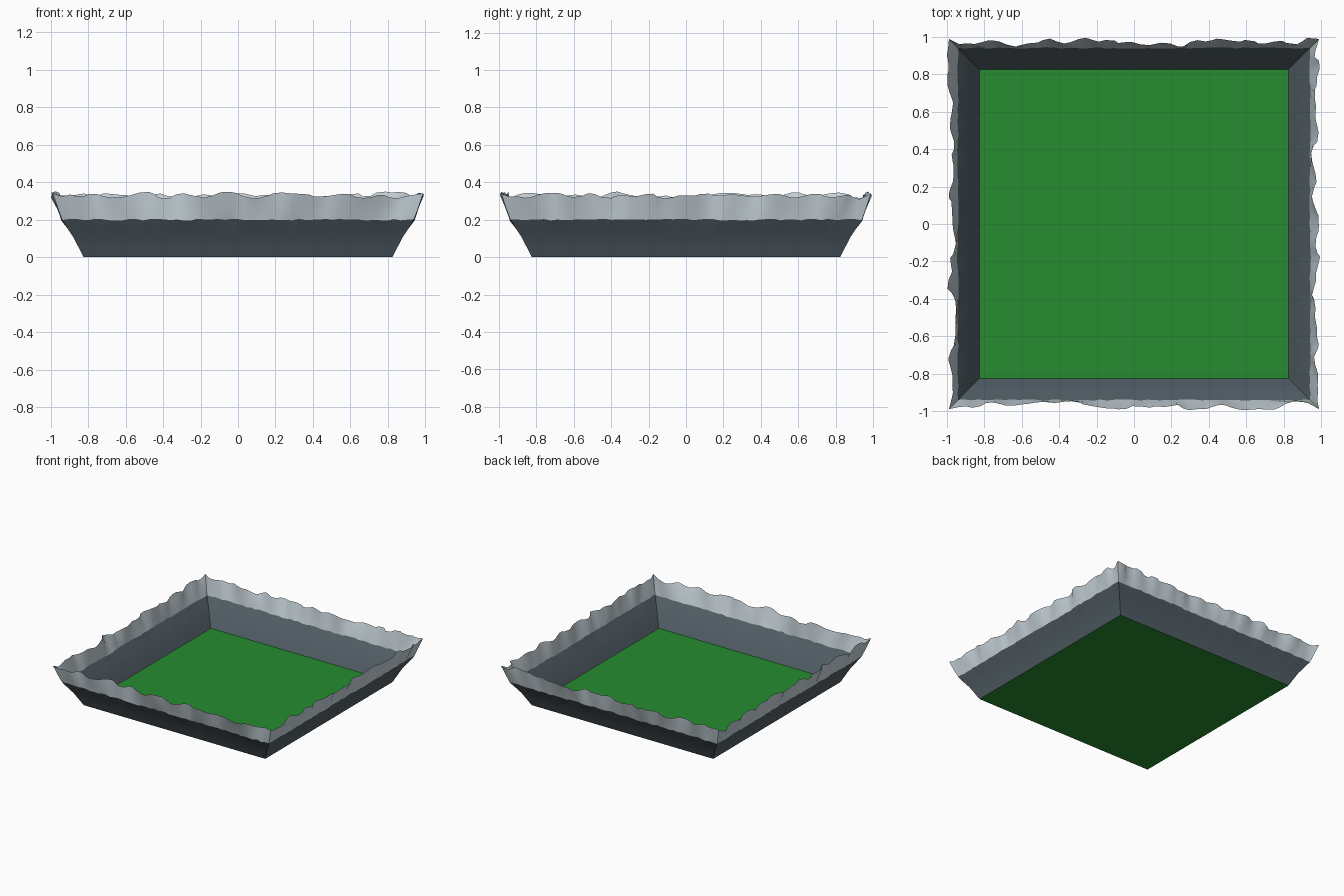
import bpy, bmesh, random
from mathutils import Vector

if "Cube" in bpy.data.objects:
    bpy.data.objects.remove(bpy.data.objects["Cube"])

random.seed(7)
N = 52  # segments along each side


def material(name, rgb):
    lin = [c / 12.92 if c <= 0.04045 else ((c + 0.055) / 1.055) ** 2.4
           for c in (v / 255 for v in rgb)]
    m = bpy.data.materials.new(name)
    m.diffuse_color = (*lin, 1)
    m.use_nodes = True
    m.node_tree.nodes["Principled BSDF"].inputs["Base Color"].default_value = m.diffuse_color
    return m


green = material("green floor", (38, 140, 48))
slate = material("dark slate", (84, 97, 105))
pale = material("pale grey", (198, 210, 217))


def ring(half, z, out=None, up=None, slide=None):
    """Square loop of points with optional outward, upward, sideways wobble."""
    pts = []
    sides = [((0, -1), (1, 0)), ((1, 0), (0, 1)), ((0, 1), (-1, 0)), ((-1, 0), (0, -1))]
    for s, (n, t) in enumerate(sides):
        for i in range(N):
            k = s * N + i
            o = out[k] if out else 0
            a = (2 * i / N - 1) * half
            if i == 0:
                a -= o          # corner moves out diagonally
            elif slide:
                a += slide[k]
            r = half + o
            pts.append(Vector((n[0] * r + t[0] * a, n[1] * r + t[1] * a,
                               z + (up[k] if up else 0))))
    return pts


def build(name, rings, mat, cap=False, angle=0.9):
    bm = bmesh.new()
    loops = [[bm.verts.new(p) for p in r] for r in rings]
    for a, b in zip(loops, loops[1:]):
        for i in range(len(a)):
            j = (i + 1) % len(a)
            bm.faces.new((a[i], a[j], b[j], b[i]))
    if cap:
        bm.faces.new(loops[0])
    me = bpy.data.meshes.new(name)
    bm.to_mesh(me)
    bm.free()
    me.materials.append(mat)
    ob = bpy.data.objects.new(name, me)
    bpy.context.collection.objects.link(ob)
    bpy.context.view_layer.objects.active = ob
    ob.select_set(True)
    bpy.ops.object.shade_smooth_by_angle(angle=angle)
    ob.select_set(False)
    return ob


def noise(amount, smooth=1):
    v = [random.uniform(-1, 1) for _ in range(4 * N)]
    for _ in range(smooth):
        v = [(v[i - 1] + 2 * v[i] + v[(i + 1) % len(v)]) / 4 for i in range(len(v))]
    m = max(abs(x) for x in v)
    return [x / m * amount for x in v]


# Floor
build("floor", [ring(0.825, 0.0)], green, cap=True)

# Border between the wall and the fringe, shared by both
edge = ring(0.94, 0.2, noise(0.004, 0), noise(0.005, 0))

# Flared dark wall
build("wall", [ring(0.825, 0.0), ring(0.85, 0.05), ring(0.878, 0.105),
               ring(0.908, 0.15), edge], slate)

# Ragged pale fringe
out, up, slide = noise(0.027), noise(0.022), noise(0.012, 0)
for c in range(0, 4 * N, N):    # corners reach furthest
    out[c], up[c] = 0.015, 0.01
half = [o * 0.45 for o in out]
build("fringe", [edge,
                 ring(0.955, 0.26, half, None, [s * 0.4 for s in slide]),
                 ring(0.973, 0.33, out, up, slide)], pale, angle=1.0)
